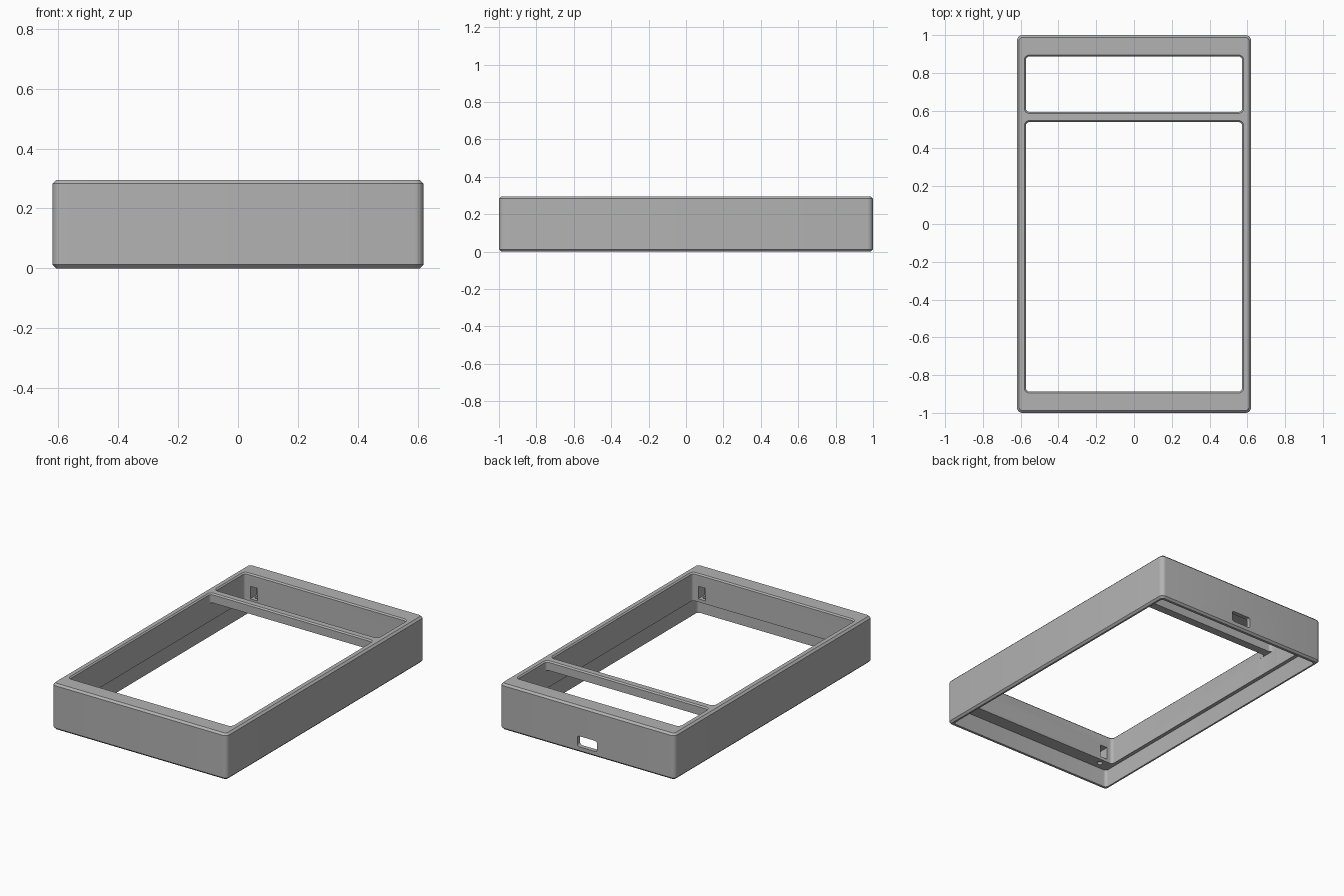
import bpy, bmesh
from math import cos, sin, pi, radians
from mathutils import Matrix, Vector

if "Cube" in bpy.data.objects:
    bpy.data.objects.remove(bpy.data.objects["Cube"])

grey = bpy.data.materials.new("plain grey")
grey.use_nodes = True
grey.diffuse_color = (0.45, 0.45, 0.45, 1)
grey.node_tree.nodes["Principled BSDF"].inputs["Base Color"].default_value = grey.diffuse_color

HEIGHT, LEDGE, BAR_BOTTOM = 0.295, 0.115, 0.235
WIN_X, WIN_Y = 0.573, 0.887
CHAMFER = 0.012


def rounded_ring(bm, hx, hy, r, z, matrix, steps=6):
    verts = []
    for k, (sx, sy) in enumerate([(1, 1), (-1, 1), (-1, -1), (1, -1)]):
        for i in range(steps + 1):
            a = pi / 2 * (k + i / steps)
            p = Vector((sx * (hx - r) + r * cos(a), sy * (hy - r) + r * sin(a), z))
            verts.append(bm.verts.new(matrix @ p))
    return verts


def solid(name, sections, matrix=Matrix()):
    """Stack rounded rectangles (half x, half y, radius, z) into a closed solid."""
    bm = bmesh.new()
    rings = [rounded_ring(bm, *s, matrix) for s in sections]
    for low, high in zip(rings, rings[1:]):
        for i in range(len(low)):
            j = (i + 1) % len(low)
            bm.faces.new((low[i], low[j], high[j], high[i]))
    bm.faces.new(rings[0][::-1])
    bm.faces.new(rings[-1])
    bmesh.ops.recalc_face_normals(bm, faces=bm.faces)
    mesh = bpy.data.meshes.new(name)
    bm.to_mesh(mesh)
    bm.free()
    mesh.materials.append(grey)
    obj = bpy.data.objects.new(name, mesh)
    bpy.context.collection.objects.link(obj)
    return obj


def cut(target, cutter):
    bpy.context.view_layer.objects.active = target
    mod = target.modifiers.new("cut", "BOOLEAN")
    mod.operation, mod.solver, mod.object = "DIFFERENCE", "EXACT", cutter
    bpy.ops.object.modifier_apply(modifier=mod.name)
    bpy.data.objects.remove(cutter)


# Outer shell with rounded corners and chamfered rims
r = 0.03
frame = solid("case_frame", [
    (0.62 - CHAMFER, 1 - CHAMFER, r - CHAMFER, 0),
    (0.62, 1, r, CHAMFER),
    (0.62, 1, r, HEIGHT - CHAMFER),
    (0.62 - CHAMFER, 1 - CHAMFER, r - CHAMFER, HEIGHT)])

# Recess for the base plate
cut(frame, solid("recess_cutter", [(0.597, 0.972, 0.02, -0.1), (0.597, 0.972, 0.02, LEDGE)]))

# Two windows with a flared upper edge
for y0, y1 in [(-WIN_Y, 0.54), (0.593, WIN_Y)]:
    hy, flare = (y1 - y0) / 2, 0.008
    cut(frame, solid("window_cutter", [
        (WIN_X, hy, 0.02, 0.05),
        (WIN_X, hy, 0.02, HEIGHT - flare),
        (WIN_X + 2 * flare, hy + 2 * flare, 0.02 + 2 * flare, HEIGHT + flare)],
        Matrix.Translation((0, (y0 + y1) / 2, 0))))

# Clear the space under the cross bar
cut(frame, solid("bar_cutter", [(WIN_X + 0.0003, 0.08, 0.001, 0.04),
                                (WIN_X + 0.0003, 0.08, 0.001, BAR_BOTTOM)],
                 Matrix.Translation((0, 0.566, 0))))

# Nut pockets and screw holes in the four corners
for sx in (-1, 1):
    for sy in (-1, 1):
        cut(frame, solid("pocket_cutter", [(0.026, 0.045, 0.002, 0.135), (0.026, 0.045, 0.002, 0.215)],
                         Matrix.Translation((sx * 0.508, sy * 0.905, 0))))
        cut(frame, solid("screw_cutter", [(0.016, 0.016, 0.016, 0.08), (0.016, 0.016, 0.016, 0.17)],
                         Matrix.Translation((sx * 0.508, sy * 0.925, 0))))

# Cable port through the back wall
cut(frame, solid("port_cutter", [(0.07, 0.034, 0.015, -0.1), (0.07, 0.034, 0.015, 0.1)],
                 Matrix.Translation((0, 1, 0.07)) @ Matrix.Rotation(radians(90), 4, "X")))

# Smooth the rounded corners only
bpy.ops.object.select_all(action="DESELECT")
frame.select_set(True)
bpy.context.view_layer.objects.active = frame
bpy.ops.object.shade_smooth_by_angle(angle=radians(25))
